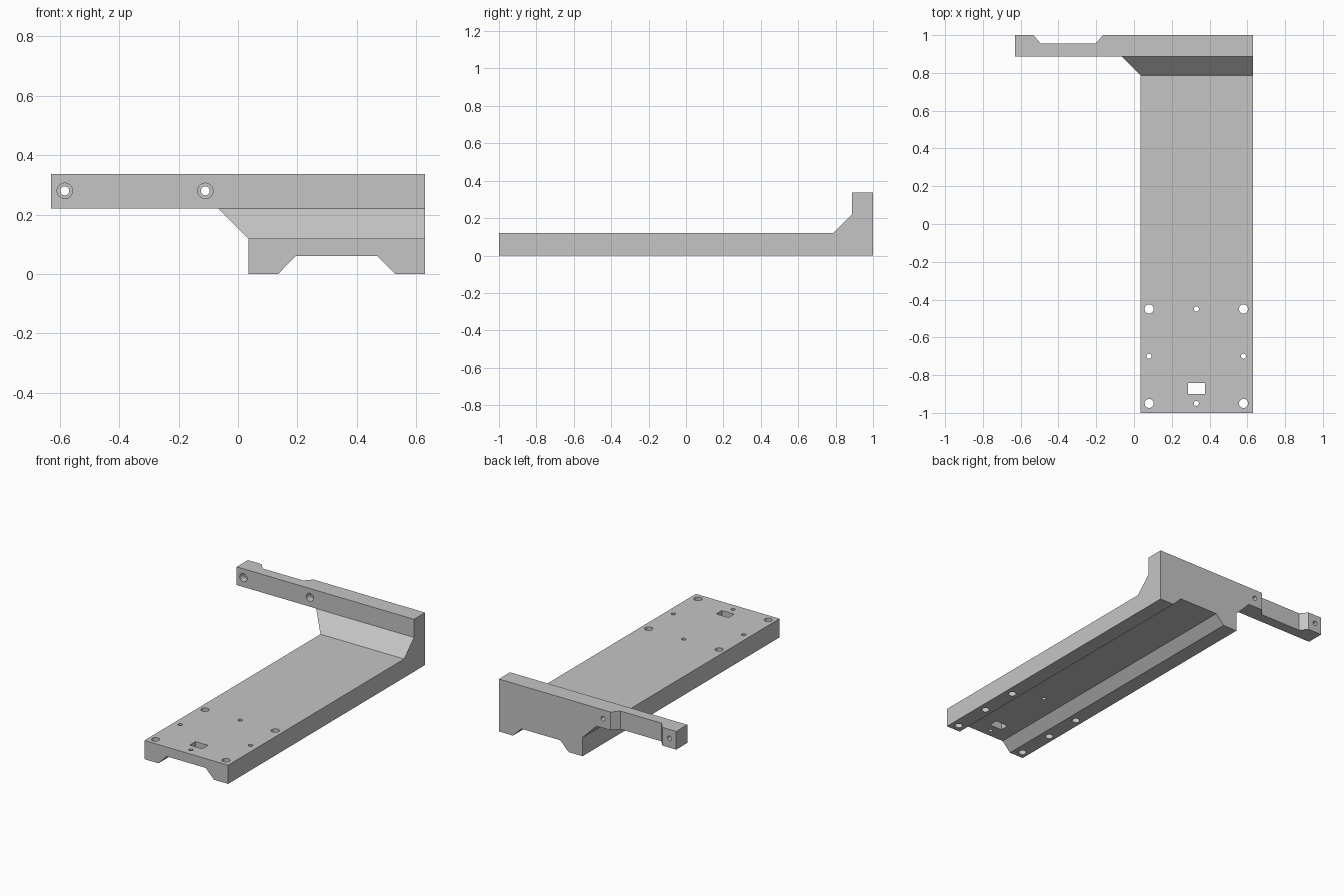
import bpy
import bmesh
from mathutils import Vector, Matrix

cube = bpy.data.objects.get("Cube")
if cube:
    bpy.data.objects.remove(cube, do_unlink=True)

grey = bpy.data.materials.new("plain grey")
grey.use_nodes = True
colour = (0.56, 0.56, 0.56, 1)
grey.diffuse_color = colour
grey.node_tree.nodes["Principled BSDF"].inputs["Base Color"].default_value = colour


def make_object(name, bm):
    bmesh.ops.recalc_face_normals(bm, faces=bm.faces)
    mesh = bpy.data.meshes.new(name)
    bm.to_mesh(mesh)
    bm.free()
    mesh.materials.append(grey)
    obj = bpy.data.objects.new(name, mesh)
    bpy.context.collection.objects.link(obj)
    return obj


def prism(name, points, place, start, end):
    """Extrude a 2D outline; place(u, v, depth) gives the 3D point."""
    bm = bmesh.new()
    face = bm.faces.new([bm.verts.new(place(u, v, start)) for u, v in points])
    new = bmesh.ops.extrude_face_region(bm, geom=[face])["geom"]
    shift = Vector(place(0, 0, end)) - Vector(place(0, 0, start))
    bmesh.ops.translate(bm, vec=shift,
                        verts=[v for v in new if isinstance(v, bmesh.types.BMVert)])
    return make_object(name, bm)


def cylinder(name, centre, radius, length, axis="Z"):
    bm = bmesh.new()
    turn = Matrix.Rotation(1.5707963, 4, "X") if axis == "Y" else Matrix()
    bmesh.ops.create_cone(bm, cap_ends=True, segments=32, radius1=radius,
                          radius2=radius, depth=length,
                          matrix=Matrix.Translation(centre) @ turn)
    return make_object(name, bm)


def combine(target, tool, operation="DIFFERENCE"):
    tool.hide_render = True
    mod = target.modifiers.new("cut", "BOOLEAN")
    mod.operation = operation
    mod.solver = "EXACT"
    mod.object = tool
    bpy.ops.object.select_all(action="DESELECT")
    bpy.context.view_layer.objects.active = target
    target.select_set(True)
    bpy.ops.object.modifier_apply(modifier=mod.name)
    bpy.data.objects.remove(tool, do_unlink=True)


# Front outline: channelled feet, sloping shoulder and long arm
bracket = prism("mounting_bracket", [
    (0.035, 0), (0.135, 0), (0.193, 0.06), (0.47, 0.06), (0.53, 0), (0.63, 0),
    (0.63, 0.337), (-0.63, 0.337), (-0.63, 0.22), (-0.065, 0.22), (0.035, 0.12)],
    lambda u, v, d: (u, d, v), -1.2, 1.2)

# Side outline: thin plate, sloped fillet and upright wall
side = prism("side_outline", [
    (-1, -0.1), (1, -0.1), (1, 0.5), (0.887, 0.5), (0.887, 0.22),
    (0.787, 0.12), (-1, 0.12)],
    lambda u, v, d: (d, u, v), -1, 1)
combine(bracket, side, "INTERSECT")

# Relief notch behind the arm
notch = prism("arm_notch", [
    (-0.575, 1.05), (-0.532, 1), (-0.494, 0.955), (-0.204, 0.955),
    (-0.164, 1), (-0.12, 1.05)],
    lambda u, v, d: (u, v, d), 0.1, 0.5)
combine(bracket, notch)

# Counterbored screw holes through the arm
for x in (-0.583, -0.11):
    combine(bracket, cylinder("arm_hole", (x, 0.95, 0.28), 0.015, 0.4, "Y"))
    combine(bracket, cylinder("arm_counterbore", (x, 0.88, 0.28), 0.026, 0.1, "Y"))

# Plate holes: large corners, small between, wider underneath in the feet
for x in (0.08, 0.33, 0.58):
    for y in (-0.95, -0.7, -0.45):
        in_foot = x != 0.33
        middle = y == -0.7
        if middle and not in_foot:
            continue
        radius = 0.024 if in_foot and not middle else 0.0135
        combine(bracket, cylinder("plate_hole", (x, y, 0.06), radius, 0.3))
        if middle:
            combine(bracket, cylinder("foot_counterbore", (x, y, 0), 0.024, 0.12))

# Rectangular slot
slot = prism("plate_slot", [(0.287, -0.9), (0.375, -0.9), (0.375, -0.842), (0.287, -0.842)],
             lambda u, v, d: (u, v, d), -0.1, 0.3)
combine(bracket, slot)

bpy.ops.object.shade_smooth_by_angle()
